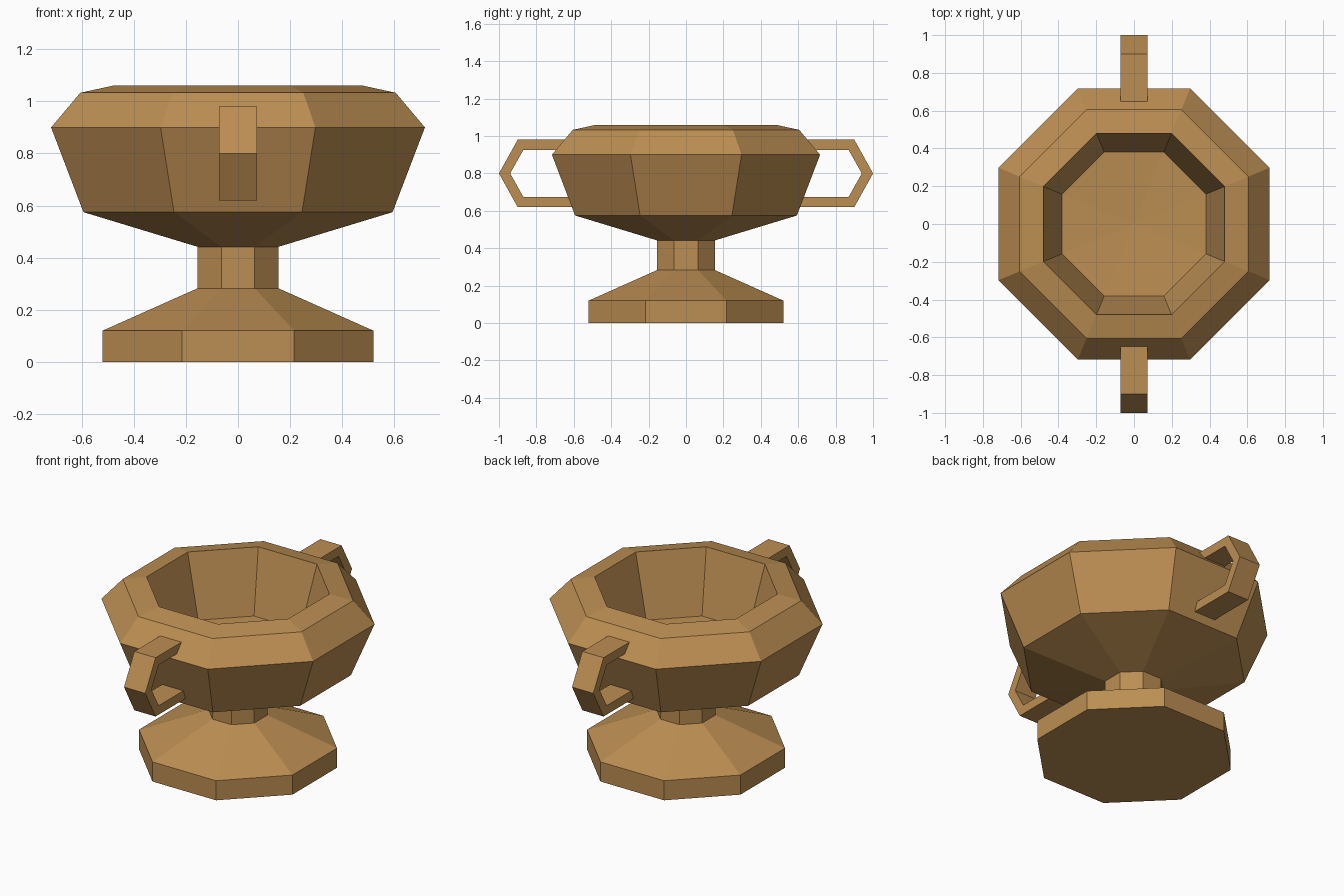
import bpy, bmesh, math

if "Cube" in bpy.data.objects:
    bpy.data.objects.remove(bpy.data.objects["Cube"])

mat = bpy.data.materials.new("warm bronze")
mat.diffuse_color = (0.50, 0.27, 0.085, 1)
mat.use_nodes = True
mat.node_tree.nodes["Principled BSDF"].inputs["Base Color"].default_value = mat.diffuse_color
SIDES = 8


def finish(name, bm):
    bmesh.ops.recalc_face_normals(bm, faces=bm.faces)
    me = bpy.data.meshes.new(name)
    bm.to_mesh(me)
    bm.free()
    me.materials.append(mat)
    ob = bpy.data.objects.new(name, me)
    bpy.context.collection.objects.link(ob)
    return ob


def lathe(name, profile, floor_z):
    """Octagonal turned body; profile holds (flat-side radius, z), bottom to inner floor."""
    bm = bmesh.new()
    rings = []
    for a, z in profile:
        r = a / math.cos(math.pi / SIDES)
        rings.append([bm.verts.new((r * math.cos((i + .5) * math.tau / SIDES),
                                    r * math.sin((i + .5) * math.tau / SIDES), z))
                      for i in range(SIDES)])
    for lo, hi in zip(rings, rings[1:]):
        for i in range(SIDES):
            j = (i + 1) % SIDES
            bm.faces.new((lo[i], lo[j], hi[j], hi[i]))
    bm.faces.new(rings[0])
    # gently dished inner floor
    c = bm.verts.new((0, 0, floor_z))
    for i in range(SIDES):
        bm.faces.new((rings[-1][i], rings[-1][(i + 1) % SIDES], c))
    return finish(name, bm)


def handle(name, side):
    """Angular C-shaped bar, ends buried in the bowl wall."""
    outer = [(.59, .98), (.90, .98), (1.0, .80), (.90, .62), (.59, .62)]
    inner = [(.59, .925), (.87, .925), (.94, .80), (.87, .675), (.59, .675)]
    w = .072
    bm = bmesh.new()
    rows = [[bm.verts.new((x, side * y, z)) for x, (y, z) in
             ((-w, o), (w, o), (w, n), (-w, n))] for o, n in zip(outer, inner)]
    for a, b in zip(rows, rows[1:]):
        for i in range(4):
            j = (i + 1) % 4
            bm.faces.new((a[i], a[j], b[j], b[i]))
    bm.faces.new(rows[0])
    bm.faces.new(rows[-1])
    return finish(name, bm)


# foot, stem, bowl, rim and hollow in one profile
lathe("cup_body", [(.52, 0), (.52, .12), (.155, .283), (.155, .442), (.593, .575),
                   (.717, .90), (.605, 1.033), (.48, 1.06), (.38, .685)], .665)

# handles front and back
for label, s in (("front", -1), ("back", 1)):
    handle(label + "_handle", s)
